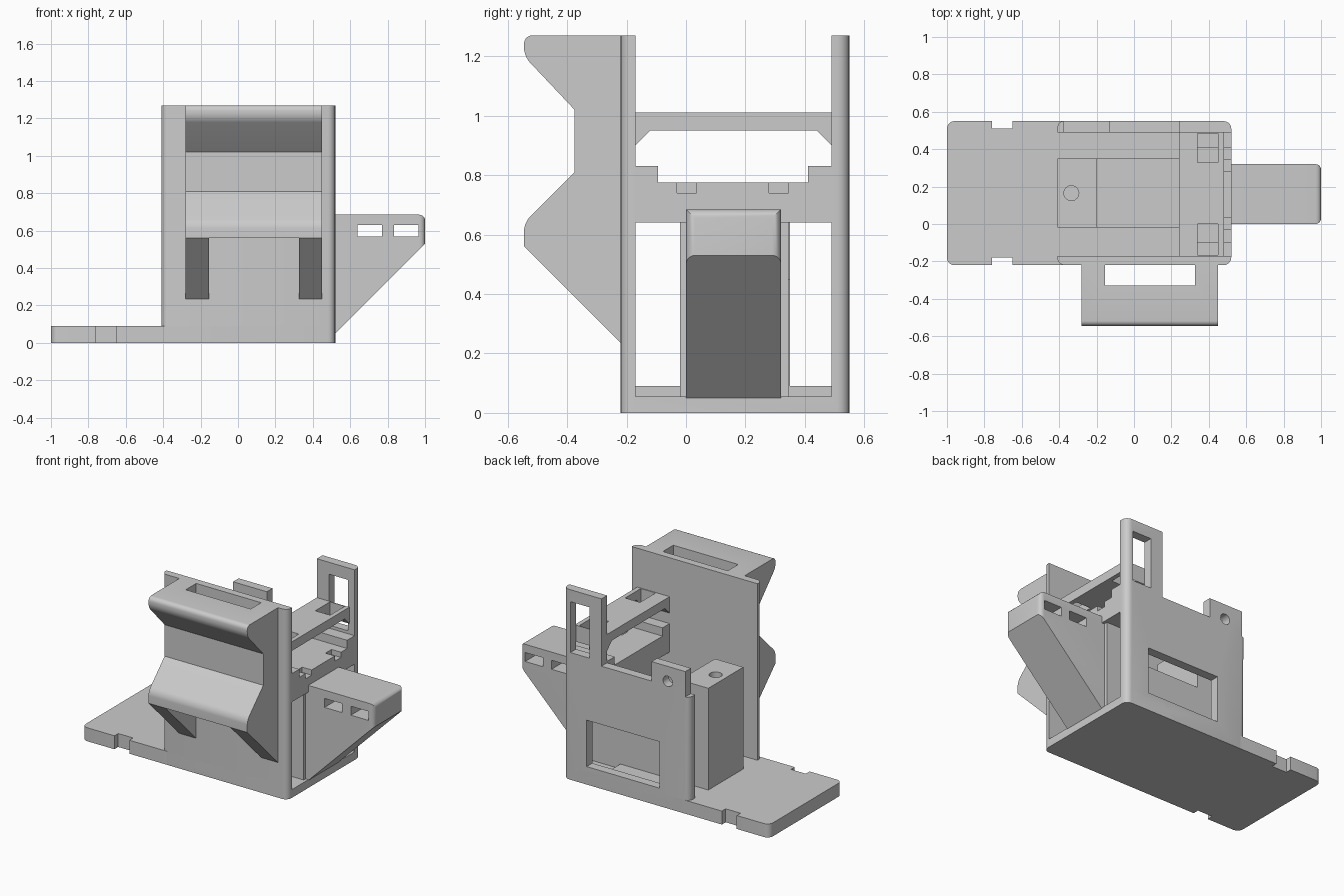
import bpy, bmesh, math
from mathutils import Vector

cube = bpy.data.objects.get("Cube")
if cube:
    bpy.data.objects.remove(cube, do_unlink=True)

grey = bpy.data.materials.new("light grey plastic")
grey.use_nodes = True
colour = (0.6, 0.6, 0.6, 1)
grey.diffuse_color = colour
grey.node_tree.nodes["Principled BSDF"].inputs["Base Color"].default_value = colour


def prism(name, points, axis, low, high):
    """Extrude a flat profile along the x, y or z axis."""
    def place(p, d):
        return {"x": (d, p[0], p[1]), "y": (p[0], d, p[1]), "z": (p[0], p[1], d)}[axis]
    bm = bmesh.new()
    face = bm.faces.new([bm.verts.new(place(p, low)) for p in points])
    extruded = bmesh.ops.extrude_face_region(bm, geom=[face])["geom"]
    step = Vector(place((0, 0), high - low))
    bmesh.ops.translate(bm, vec=step, verts=[v for v in extruded if isinstance(v, bmesh.types.BMVert)])
    bmesh.ops.recalc_face_normals(bm, faces=bm.faces)
    mesh = bpy.data.meshes.new(name)
    bm.to_mesh(mesh)
    bm.free()
    mesh.materials.append(grey)
    obj = bpy.data.objects.new(name, mesh)
    bpy.context.collection.objects.link(obj)
    return obj


def box(name, x, y, z):
    return prism(name, [(x[0], y[0]), (x[1], y[0]), (x[1], y[1]), (x[0], y[1])], "z", *z)


def disc(name, centre, radius, axis, low, high):
    ring = [(centre[0] + radius * math.cos(i * math.tau / 24),
             centre[1] + radius * math.sin(i * math.tau / 24)) for i in range(24)]
    return prism(name, ring, axis, low, high)


def round_edges(obj, rule, radius=0.04, segments=5):
    """Round the edges whose two ends satisfy the rule."""
    bm = bmesh.new()
    bm.from_mesh(obj.data)
    edges = [e for e in bm.edges if rule(e.verts[0].co, e.verts[1].co)]
    bmesh.ops.bevel(bm, geom=edges, offset=radius, segments=segments, profile=0.5, affect="EDGES")
    bm.to_mesh(obj.data)
    bm.free()


def cut(obj, *cutters):
    for cutter in cutters:
        mod = obj.modifiers.new("cut", "BOOLEAN")
        mod.operation, mod.solver, mod.object = "DIFFERENCE", "EXACT", cutter
        bpy.context.view_layer.objects.active = obj
        bpy.ops.object.modifier_apply(modifier=mod.name)
        bpy.data.objects.remove(cutter, do_unlink=True)


def upright(a, b):
    return abs(a.x - b.x) < 0.001 and abs(a.y - b.y) < 0.001


def corner_rule(face_y):
    """Upright edges on the outer side of a wall or plate."""
    return lambda a, b: upright(a, b) and abs(a.y - face_y) < 0.001


FRONT, BACK = -0.22, 0.55

# Base plate with side notches and a lower floor at the arm end
base = box("base_plate", (-1, 0.52), (FRONT, BACK), (0, 0.09))
round_edges(base, upright)
cut(base,
    box("notch_front", (-0.76, -0.65), (-0.3, -0.18), (-0.1, 0.2)),
    box("notch_back", (-0.76, -0.65), (0.51, 0.6), (-0.1, 0.2)),
    box("floor_step", (0.24, 0.6), (-0.17, 0.49), (0.055, 0.2)))

# Tall front wall
front_wall = box("front_wall", (-0.41, 0.52), (FRONT, -0.17), (0, 1.27))
round_edges(front_wall, corner_rule(FRONT))

# Back wall with window, slotted post and drilled tab
back_wall = prism("back_wall", [(-0.41, 0), (0.52, 0), (0.52, 1.27), (0.24, 1.27), (0.24, 0.82),
                                (-0.13, 0.82), (-0.13, 0.95), (-0.38, 0.95), (-0.38, 0.78),
                                (-0.41, 0.78)], "y", 0.49, BACK)
round_edges(back_wall, lambda a, b: corner_rule(BACK)(a, b) and (a.x > 0.5 or a.x < -0.4))
cut(back_wall,
    box("window", (-0.19, 0.35), (0.4, 0.6), (0.12, 0.43)),
    box("post_slot", (0.33, 0.47), (0.4, 0.6), (0.85, 1.19)),
    disc("tab_hole", (-0.25, 0.85), 0.035, "y", 0.4, 0.6))

# Front clip: waisted profile, open behind and below between two legs
clip = prism("front_clip", [(-0.2, 1.27), (-0.545, 1.27), (-0.545, 1.2), (-0.375, 1.02),
                            (-0.375, 0.81), (-0.545, 0.64), (-0.545, 0.56), (-0.22, 0.235),
                            (-0.2, 0.235)], "x", -0.28, 0.45)
round_edges(clip, lambda a, b: abs(a.x - b.x) > 0.5 and a.y < -0.54 and a.z > 0.6, 0.028)
cut(clip,
    box("clip_slot", (-0.155, 0.325), (-0.33, -0.22), (0.1, 1.4)),
    box("clip_gap", (-0.155, 0.325), (-0.7, -0.22), (0.1, 0.56)))

# Drilled pillar and lower centre block
pillar = box("pillar", (-0.41, -0.2), (-0.02, 0.35), (0.05, 0.77))
cut(pillar, disc("pillar_hole", (-0.335, 0.165), 0.04, "z", 0.5, 0.9))
box("centre_block", (-0.2, 0.24), (-0.02, 0.35), (0.05, 0.45))

# Cheeks on both sides of the arm
for name, y in (("front_cheek", (-0.02, 0)), ("back_cheek", (0.32, 0.345))):
    box(name, (0.24, 0.5), y, (0.05, 0.685))

# Slanted arm with two slots
arm = prism("side_arm", [(0.24, 0.05), (0.52, 0.05), (1, 0.53), (1, 0.685), (0.24, 0.685)], "y", 0, 0.32)
round_edges(arm, lambda a, b: a.x > 0.99 and b.x > 0.99 and (upright(a, b) or a.z > 0.6), 0.03)
cut(arm, *[box("arm_slot", (x, x + 0.13), (-0.1, 0.5), (0.57, 0.63)) for x in (0.64, 0.835)])

# Stepped bridge over the arm root
bridge = prism("stepped_bridge", [(-0.17, 0.64), (0.49, 0.64), (0.49, 0.83), (0.41, 0.83), (0.41, 0.775),
                                  (-0.095, 0.775), (-0.095, 0.83), (-0.17, 0.83)], "x", 0.24, 0.52)
cut(bridge, *[box("bridge_notch", (0.45, 0.6), (y, y + 0.065), (0.74, 0.9)) for y in (-0.03, 0.28)])

# Upper crossbar with gusseted ends and two slots
crossbar = prism("crossbar", [(-0.17, 1.01), (0.49, 1.01), (0.49, 0.9), (0.44, 0.95),
                              (-0.12, 0.95), (-0.17, 0.9)], "x", 0.24, 0.48)
cut(crossbar, *[box("crossbar_slot", (0.34, 0.45), y, (0.8, 1.1)) for y in ((-0.165, 0), (0.33, 0.485))])

# Smooth the rounded corners while keeping hard edges
bpy.ops.object.select_all(action="DESELECT")
for obj in (base, front_wall, back_wall, clip, pillar, arm):
    obj.select_set(True)
bpy.context.view_layer.objects.active = base
bpy.ops.object.shade_smooth_by_angle(angle=math.radians(30))
